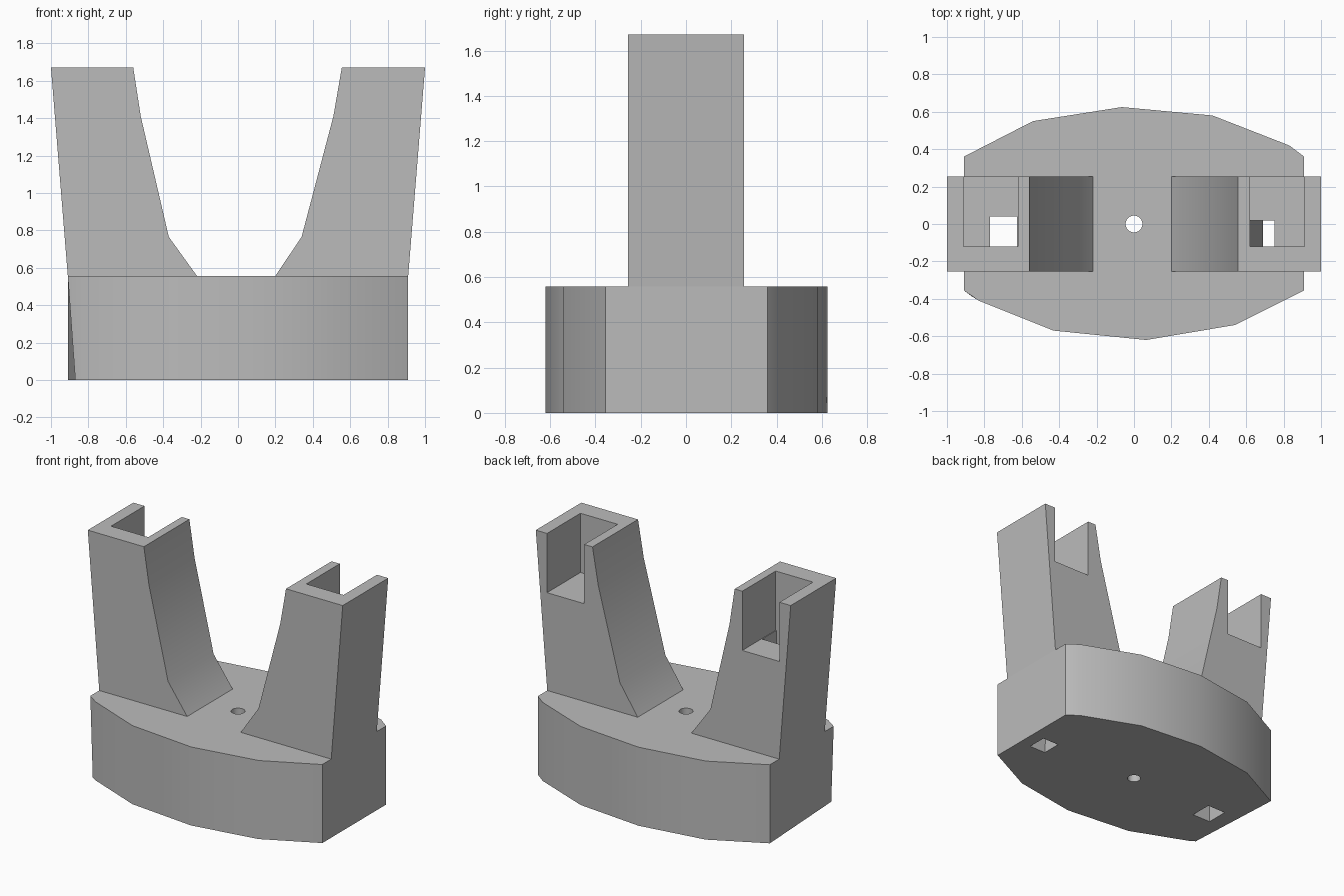
import bpy
import bmesh
import math

cube = bpy.data.objects.get("Cube")
if cube:
    bpy.data.objects.remove(cube, do_unlink=True)

grey = bpy.data.materials.new("plain grey")
grey.use_nodes = True
GREY = (0.5, 0.5, 0.5, 1)
grey.diffuse_color = GREY
grey.node_tree.nodes["Principled BSDF"].inputs["Base Color"].default_value = GREY


def prism(name, outline, axis, lo, hi):
    """Extrude a flat outline along 'y' or 'z' from lo to hi."""
    def place(p, d):
        return (p[0], p[1], d) if axis == "z" else (p[0], d, p[1])
    bm = bmesh.new()
    a = [bm.verts.new(place(p, lo)) for p in outline]
    b = [bm.verts.new(place(p, hi)) for p in outline]
    bm.faces.new(a)
    bm.faces.new(b)
    for i in range(len(a)):
        j = (i + 1) % len(a)
        bm.faces.new((a[i], a[j], b[j], b[i]))
    bmesh.ops.recalc_face_normals(bm, faces=bm.faces)
    mesh = bpy.data.meshes.new(name)
    bm.to_mesh(mesh)
    bm.free()
    mesh.materials.append(grey)
    obj = bpy.data.objects.new(name, mesh)
    bpy.context.collection.objects.link(obj)
    return obj


def activate(obj):
    bpy.ops.object.select_all(action="DESELECT")
    obj.select_set(True)
    bpy.context.view_layer.objects.active = obj


def cut(obj, cutter):
    mod = obj.modifiers.new("cut", "BOOLEAN")
    mod.operation = "DIFFERENCE"
    mod.solver = "EXACT"
    mod.object = cutter
    activate(obj)
    bpy.ops.object.modifier_apply(modifier=mod.name)


def box(x0, x1, z0, z1):
    return [(x0, z0), (x1, z0), (x1, z1), (x0, z1)]


BASE_TOP, TOP, FLOOR = 0.557, 1.67, 1.25

# Base block with bowed front and back
outline = [(-0.91, 0.36), (-0.54, 0.55), (-0.065, 0.625), (0.42, 0.58),
           (0.83, 0.42), (0.91, 0.36), (0.91, -0.355), (0.54, -0.54),
           (0.065, -0.62), (-0.43, -0.57), (-0.83, -0.41), (-0.91, -0.355)]
base = prism("base", outline, "z", 0, BASE_TOP)
# Lower front corner on the right side is drawn in slightly
corner = base.data.vertices[len(outline) - 1]
corner.co.x, corner.co.y = -0.87, -0.385

# Two flared uprights with curved inner faces
right_post = prism("right_post", [(-0.91, BASE_TOP), (-1, TOP), (-0.56, TOP), (-0.52, 1.41),
                                  (-0.37, 0.765), (-0.22, BASE_TOP)], "y", -0.255, 0.255)
left_post = prism("left_post", [(0.91, BASE_TOP), (1, TOP), (0.555, TOP), (0.51, 1.41),
                                (0.34, 0.765), (0.2, BASE_TOP)], "y", -0.255, 0.255)

# Drain shafts: straight on the right, leaning on the left
right_drain = prism("right_drain_cutter", box(-0.77, -0.625, -0.1, FLOOR + 0.01), "y", -0.12, 0.04)
left_drain = prism("left_drain_cutter", [(0.695, -0.1), (0.825, -0.1), (0.75, FLOOR + 0.01),
                                         (0.62, FLOOR + 0.01)], "y", -0.12, 0.02)

# Pockets open at the top and back
for post, side, drain in ((right_post, -1, right_drain), (left_post, 1, left_drain)):
    pocket = prism("pocket_cutter", box(side * 0.62, side * 0.912, FLOOR, 2), "y", -0.12, 0.4)
    cut(post, pocket)
    cut(post, drain)
    cut(base, drain)
    for helper in (pocket, drain):
        bpy.data.objects.remove(helper, do_unlink=True)

# Round hole through the middle of the base
circle = [(0.045 * math.cos(math.tau * i / 24), 0.045 * math.sin(math.tau * i / 24))
          for i in range(24)]
bore = prism("bore_cutter", circle, "z", -0.2, 1)
cut(base, bore)
bpy.data.objects.remove(bore, do_unlink=True)

for part in (base, right_post, left_post):
    activate(part)
    bpy.ops.object.shade_smooth_by_angle(angle=math.radians(30))
